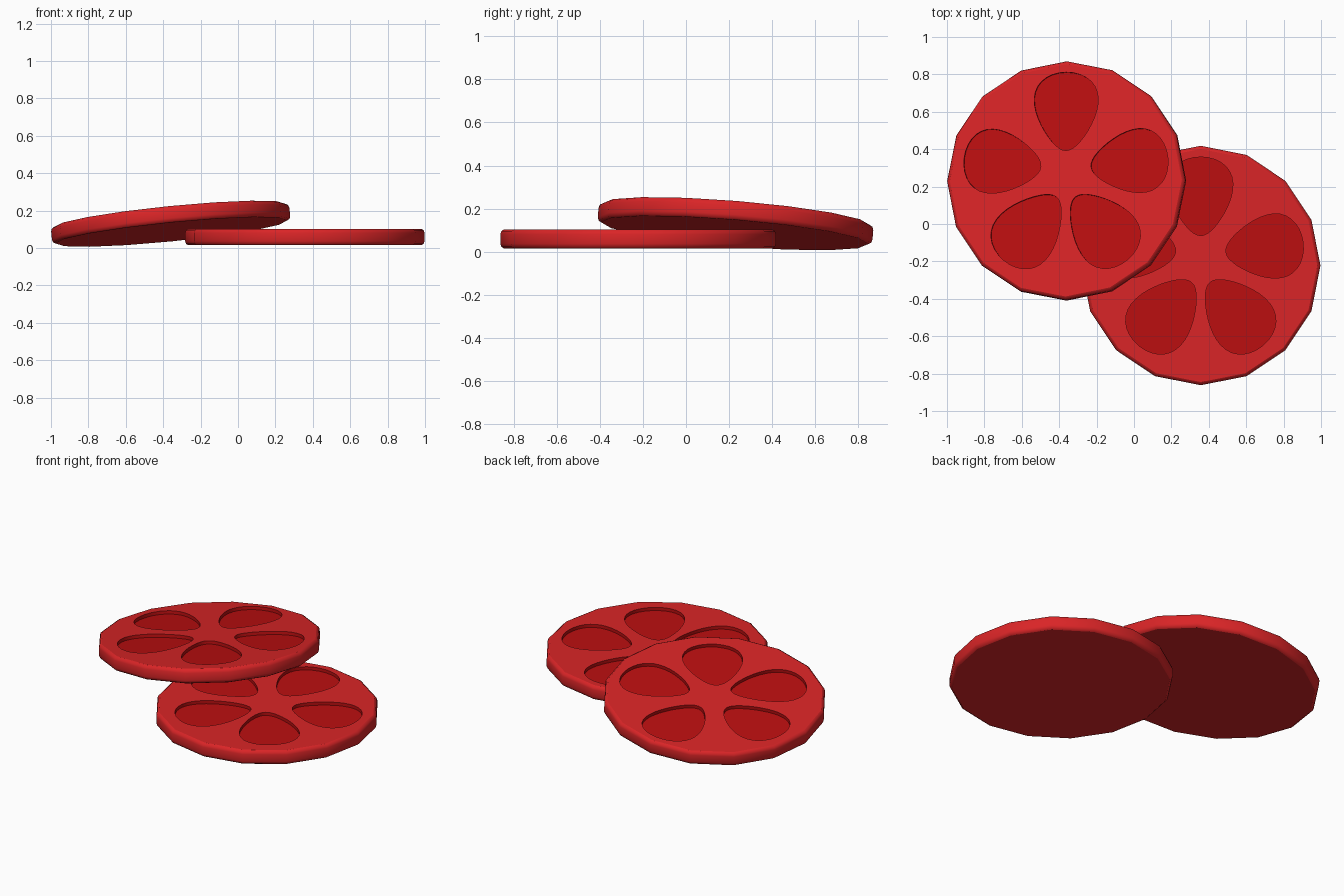
import bpy, bmesh, math
from mathutils import Vector

if "Cube" in bpy.data.objects:
    bpy.data.objects.remove(bpy.data.objects["Cube"])


def material(name, rgb):
    m = bpy.data.materials.new(name)
    m.diffuse_color = (*rgb, 1)
    m.use_nodes = True
    m.node_tree.nodes["Principled BSDF"].inputs["Base Color"].default_value = m.diffuse_color
    return m


FLESH = material("tomato red", (0.70, 0.018, 0.020))
SEED = material("deep red", (0.50, 0.0045, 0.005))

# Rim profile (radius, height) from bottom to top
RIM = [(0.623, -0.044), (0.635, -0.037), (0.64, -0.022),
       (0.64, 0.022), (0.635, 0.037), (0.623, 0.044)]
SIDES, TOP, DEPTH = 16, 0.044, 0.02
# Seed pockets: tip x, tip y, axis angle, length
POCKETS = [(0, 0.16, 90, 0.42),
           (0.135, 0.072, 7, 0.415), (-0.135, 0.072, 173, 0.415),
           (0.05, -0.09, -50, 0.44), (-0.05, -0.09, 230, 0.44)]


def egg(tx, ty, angle, length, n=36):
    """Egg-shaped outline, narrow at the tip."""
    a = math.radians(angle)
    pts = []
    for i in range(n):
        t = 2 * math.pi * i / n
        u = length / 2 * (1 - math.cos(t))
        v = 0.163 * math.sin(t) * (1 - 0.35 * math.cos(t))
        pts.append((tx + u * math.cos(a) - v * math.sin(a),
                    ty + u * math.sin(a) + v * math.cos(a)))
    return pts


def loop_edges(bm, verts):
    out = []
    for i, v in enumerate(verts):
        pair = (v, verts[(i + 1) % len(verts)])
        out.append(bm.edges.get(pair) or bm.edges.new(pair))
    return out


def bridge(bm, low, high, smooth, mat):
    n = len(low)
    for i in range(n):
        j = (i + 1) % n
        f = bm.faces.new((low[i], low[j], high[j], high[i]))
        f.smooth, f.material_index = smooth, mat


def tomato_slice(name, location, normal):
    bm = bmesh.new()
    # Rounded rim and flat underside
    rings = [[bm.verts.new((r * math.cos(2 * math.pi * i / SIDES),
                            r * math.sin(2 * math.pi * i / SIDES), z))
              for i in range(SIDES)] for r, z in RIM]
    for low, high in zip(rings, rings[1:]):
        bridge(bm, low, high, True, 0)
    bm.faces.new(rings[0][::-1])
    # Sunken seed pockets
    edges = loop_edges(bm, rings[-1])
    for p in POCKETS:
        pts = egg(*p)
        upper = [bm.verts.new((x, y, TOP)) for x, y in pts]
        floor = [bm.verts.new((x, y, TOP - DEPTH)) for x, y in pts]
        edges += loop_edges(bm, upper)
        bridge(bm, upper, floor, True, 1)
        bm.faces.new(floor).material_index = 1
    # Top face around the pockets
    bmesh.ops.triangle_fill(bm, edges=edges, use_beauty=True,
                            normal=Vector((0, 0, 1)))
    bmesh.ops.recalc_face_normals(bm, faces=bm.faces)
    me = bpy.data.meshes.new(name)
    bm.to_mesh(me)
    bm.free()
    me.materials.append(FLESH)
    me.materials.append(SEED)
    ob = bpy.data.objects.new(name, me)
    bpy.context.collection.objects.link(ob)
    ob.location = location
    ob.rotation_euler = Vector((0, 0, 1)).rotation_difference(
        Vector(normal).normalized()).to_euler()


tomato_slice("lower_slice", (0.357, -0.222, 0.059), (0, 0, 1))
tomato_slice("leaning_slice", (-0.36, 0.23, 0.13), (-0.10, 0.082, 1))
